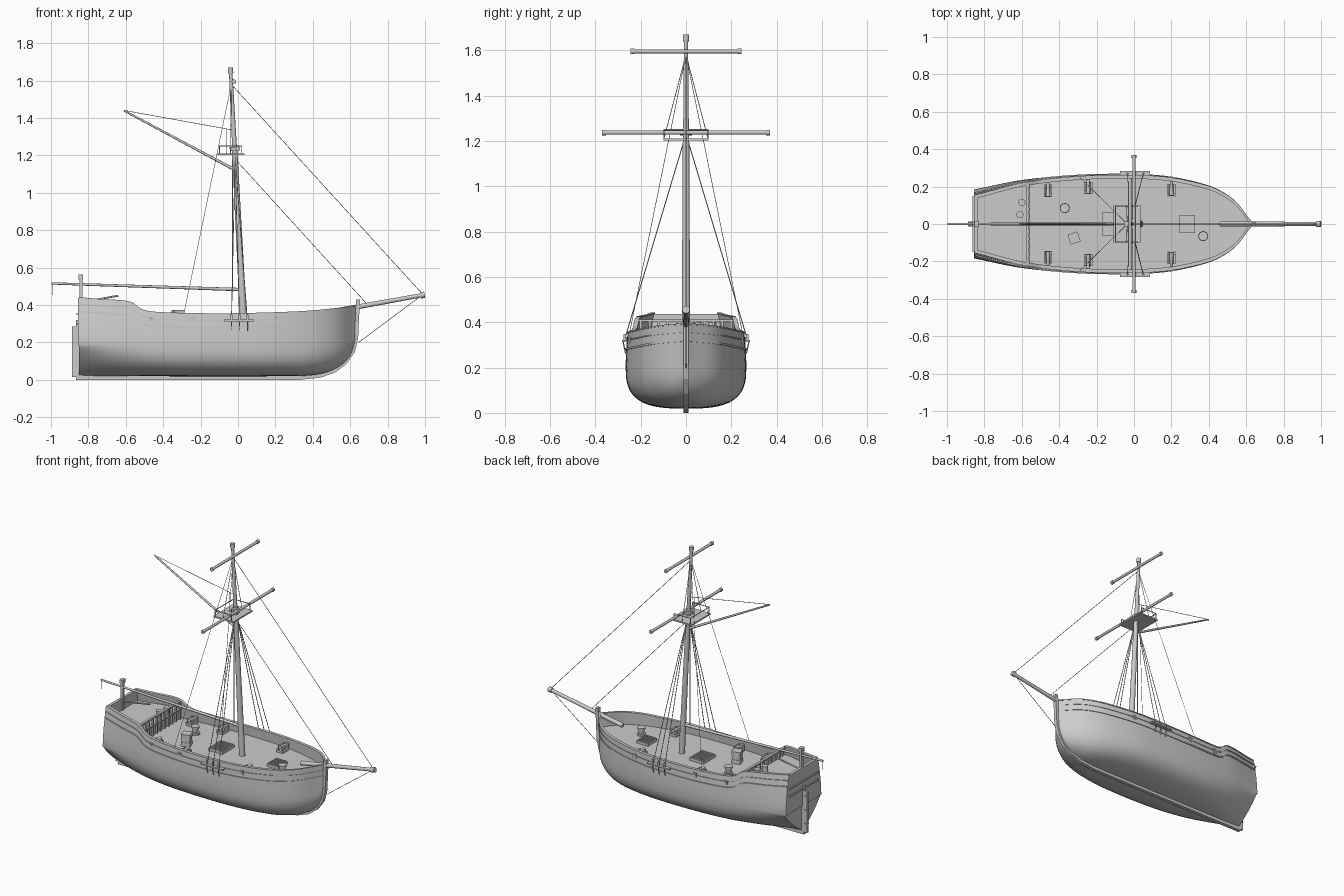
import bpy, bmesh, math
from mathutils import Vector, Matrix

if "Cube" in bpy.data.objects:
    bpy.data.objects.remove(bpy.data.objects["Cube"])

grey = bpy.data.materials.new("pale grey")
grey.use_nodes = True
colour = (0.6, 0.6, 0.6, 1)
grey.diffuse_color = colour
grey.node_tree.nodes["Principled BSDF"].inputs["Base Color"].default_value = colour


def finish(name, bm, smooth=True):
    bmesh.ops.recalc_face_normals(bm, faces=bm.faces)
    me = bpy.data.meshes.new(name)
    bm.to_mesh(me)
    bm.free()
    me.materials.append(grey)
    ob = bpy.data.objects.new(name, me)
    bpy.context.collection.objects.link(ob)
    if smooth:
        bpy.ops.object.select_all(action='DESELECT')
        ob.select_set(True)
        bpy.context.view_layer.objects.active = ob
        bpy.ops.object.shade_smooth_by_angle(angle=math.radians(35))
    return ob


def box(name, centre, size, turn=0, tilt=0):
    bm = bmesh.new()
    m = (Matrix.Translation(centre) @ Matrix.Rotation(turn, 4, 'Z')
         @ Matrix.Rotation(tilt, 4, 'Y') @ Matrix.Diagonal((*size, 1)))
    bmesh.ops.create_cube(bm, size=1, matrix=m)
    return finish(name, bm, False)


def rod(name, a, b, r1, r2=None, sides=12):
    a, b = Vector(a), Vector(b)
    d = b - a
    bm = bmesh.new()
    m = Matrix.Translation((a + b) / 2) @ d.to_track_quat('Z', 'Y').to_matrix().to_4x4()
    bmesh.ops.create_cone(bm, cap_ends=True, segments=sides, radius1=r1,
                          radius2=r1 if r2 is None else r2, depth=d.length, matrix=m)
    return finish(name, bm)


def rope(name, a, b, r=0.0018):
    return rod(name, a, b, r, sides=5)


def plate(name, outline, thick, axis):
    # Extruded flat outline: 'y' takes (x, z) points, 'x' takes (y, z) points
    bm = bmesh.new()
    place = (lambda p: (p[0], -thick / 2, p[1])) if axis == 'y' else (lambda p: (-0.856, *p))
    f = bm.faces.new([bm.verts.new(place(p)) for p in outline])
    ext = bmesh.ops.extrude_face_region(bm, geom=[f])["geom"]
    move = (0, thick, 0) if axis == 'y' else (thick, 0, 0)
    bmesh.ops.translate(bm, verts=[v for v in ext if isinstance(v, bmesh.types.BMVert)], vec=move)
    return finish(name, bm, False)


def curve(points):
    # Smooth interpolation through (x, value) pairs
    def at(x):
        x = min(max(x, points[0][0]), points[-1][0])
        i = max(k for k in range(len(points) - 1) if points[k][0] <= x)
        (x0, y0), (x1, y1) = points[i], points[i + 1]

        def slope(k):
            if k in (0, len(points) - 1):
                return (y1 - y0) / (x1 - x0)
            return (points[k + 1][1] - points[k - 1][1]) / (points[k + 1][0] - points[k - 1][0])
        h, t = x1 - x0, (x - x0) / (x1 - x0)
        return (y0 * (1 + 2 * t) * (1 - t) ** 2 + slope(i) * h * t * (1 - t) ** 2
                + y1 * t * t * (3 - 2 * t) + slope(i + 1) * h * t * t * (t - 1))
    return at


# Hull lines: half beam, sheer, keel, knuckle height, roundness and inward lean
beam = curve([(-0.85, .185), (-0.6, .235), (-0.3, .262), (0, .265), (0.2, .25),
              (0.4, .202), (0.5, .152), (0.56, .1), (0.6, .045), (0.63, .008)])
sheer = curve([(-0.85, .437), (-0.74, .427), (-0.6, .418), (-0.56, .405), (-0.51, .37),
               (-0.4, .356), (-0.1, .35), (0.2, .356), (0.4, .366), (0.63, .39)])
keel = curve([(-0.85, .02), (0.3, .02), (0.42, .028), (0.5, .05), (0.56, .085), (0.6, .13), (0.63, .2)])
round_e = curve([(-0.85, 1.7), (-0.7, 1.15), (-0.5, .8), (-0.2, .68), (0.3, .7), (0.5, .85), (0.63, 1)])
lean = curve([(-0.85, .82), (-0.6, .92), (-0.3, .96), (0.3, .98), (0.63, 1)])


def middle(x):
    return max(.185 + .02 * min(1, max(0, (x + .85) / .3)), keel(x) + .06)


def half_width(x, z):
    u = max(0, (z - middle(x)) / (sheer(x) - middle(x)))
    return beam(x) * (1 + (lean(x) - 1) * u ** 1.6)


def deck(x):
    return .362 if x < -0.57 else .295 + .02 * max(0, x) ** 2


def outer(x, steps=12):
    k, m, s, e = keel(x), middle(x), sheer(x), round_e(x)
    pts = []
    for i in range(steps + 1):
        a = math.pi / 2 * i / steps
        pts.append((beam(x) * math.sin(a) ** e, k + (m - k) * (1 - max(0, math.cos(a)) ** e)))
    for i in range(1, 6):
        z = m + (s - m) * i / 5
        pts.append((half_width(x, z), z))
    return pts


def loft(name, stations, ring):
    bm = bmesh.new()
    loops = [[bm.verts.new((x, *p)) for p in ring(x)] for x in stations]
    n = len(loops[0])
    for a, b in zip(loops, loops[1:]):
        for i in range(n):
            j = (i + 1) % n
            bm.faces.new((a[i], a[j], b[j], b[i]))
    bm.faces.new(loops[0])
    bm.faces.new(loops[-1])
    return finish(name, bm)


def hull_ring(x):
    pts, d = outer(x), deck(x)
    wall = min(.013, beam(x) * .5)
    pts += [(half_width(x, sheer(x)) - wall, sheer(x)), (half_width(x, d) - wall, d)]
    return [(0, keel(x))] + pts[1:] + [(0, d)] + [(-y, z) for y, z in reversed(pts[1:])]


xs = sorted([-0.85 + 1.48 * i / 60 for i in range(61)] + [-0.5705, -0.5695, 0.615, 0.624])
loft("hull", xs, hull_ring)

# Stern board closing the after end
side = [p for p in outer(-0.85) if p[1] > .18]
plate("transom", side + [(-y, z) for y, z in reversed(side)], .018, 'x')


# Rail caps and wales that follow the sheer
def strip(name, drop, inset, out, height):
    for s in (-1, 1):
        def ring(x):
            z = sheer(x) - drop
            y = half_width(x, z)
            a, b = s * max(.001, y - inset), s * (y + out)
            return [(a, z), (b, z), (b, z + height), (a, z + height)]
        loft(name + ("_right" if s < 0 else "_left"), xs, ring)


strip("rail_cap", 0, .016, .004, .006)
strip("upper_wale", .035, .005, .004, .006)
strip("lower_wale", .075, .005, .005, .009)

# Keel with curved stem, sternpost and rudder
plate("keel_and_stem", [(-.86, 0), (.33, 0), (.44, .012), (.52, .04), (.58, .085), (.625, .15),
                        (.642, .22), (.652, .43), (.632, .43), (.622, .22), (.6, .15), (.555, .1),
                        (.5, .07), (.42, .045), (.32, .03), (-.86, .03)], .024, 'y')
box("sternpost", (-.858, 0, .16), (.016, .024, .32))
plate("rudder", [(-.888, .015), (-.866, .015), (-.866, .285), (-.888, .285)], .016, 'y')
for z in (.07, .16, .25):
    box("rudder_hinge", (-.872, 0, z), (.03, .026, .008))
for z in (.3, .35):
    box("stern_moulding", (-.859, 0, z), (.01, .3, .008))
box("ensign_post", (-.84, 0, .45), (.016, .02, .2))
box("ensign_post_cap", (-.84, 0, .55), (.024, .03, .025))
rod("tiller", (-.84, 0, .415), (-.64, 0, .45), .005)

# Quarterdeck rail
box("break_rail", (-.57, 0, .408), (.016, .42, .01))
box("break_sill", (-.565, 0, .362), (.016, .43, .008))
for i in range(11):
    box("baluster", (-.565, (i - 5) * .04, .35), (.012, .01, .115))

# Mast and bowsprit
def mast_at(z):
    return Vector((.03 - .07 * (z - .3) / 1.36, 0, z))


rod("lower_mast", mast_at(.29), mast_at(1.26), .019, .014, 16)
rod("topmast", mast_at(1.2), mast_at(1.66), .013, .009, 16)
rod("mast_cap", mast_at(1.64), mast_at(1.67), .014)
rod("mast_collar", mast_at(1.225), mast_at(1.245), .026)
rod("sail_spar", (-.03, 0, .47), (-.03, 0, 1.2), .003, sides=6)
rod("bowsprit", (.46, 0, .358), (.99, 0, .454), .014, .011)
rod("bowsprit_cap", (.975, 0, .451), (.998, 0, .456), .017)

# Yards, gaff and boom
for name, x, z, w, r in (("lower_yard", 0, 1.237, .365, .009), ("upper_yard", -.022, 1.595, .24, .009)):
    rod(name, (x, -w, z), (x, w, z), r)
    for s in (-1, 1):
        rod(name + "_end", (x, s * (w - .012), z), (x, s * (w + .005), z), r * 1.35)
rod("gaff", (-.03, 0, 1.13), (-.61, 0, 1.44), .008, .005)
rod("boom", (.01, 0, .483), (-.998, 0, .516), .009, .006)
rope("boom_pendant", (-.993, 0, .515), (-.993, 0, .455))

# Fighting top
box("top_platform", (-.037, 0, 1.207), (.146, .2, .009))
for s in (-1, 1):
    rod("top_side_rail", (-.1, s * .097, 1.25), (.02, s * .097, 1.25), .003, sides=6)
    for x in (-.1, .02):
        rod("top_post", (x, s * .097, 1.21), (x, s * .097, 1.25), .003, sides=6)
rod("top_back_rail", (-.1, -.097, 1.25), (-.1, .097, 1.25), .003, sides=6)

# Standing rigging
rope("topmast_stay", mast_at(1.58), (.985, 0, .46))
rope("forestay", mast_at(1.18), (.69, 0, .405))
rope("bobstay", (.98, 0, .45), (.645, 0, .2))
rope("gaff_lift", (-.605, 0, 1.44), mast_at(1.335))
rope("halyard", (-.06, 0, 1.345), (-.06, 0, 1.21), .0013)
for s in (-1, 1):
    rope("backstay", mast_at(1.58), (-.29, s * .25, .35), .0014)
    rope("topmast_shroud", mast_at(1.58), (-.04, s * .097, 1.21))
    box("channel", (.005, s * .265, .318), (.16, .036, .009))
    for x in (-.035, .008, .05):
        rope("shroud", mast_at(1.19) + Vector((0, s * .012, 0)), (x, s * .272, .32), .0022)
        box("deadeye", (x, s * .272, .335), (.01, .008, .028))
        rope("chain_plate", (x, s * .278, .315), (x, s * .267, .262), .003)

# Guns with carriages and ports
for x in (-.46, -.245, .2):
    for s in (-1, 1):
        y = half_width(x, .32)
        c = y - .065
        box("gun_bed", (x, s * c, .305), (.044, .065, .014))
        for k in (-1, 1):
            box("carriage_cheek", (x + k * .017, s * (c + .008), .322), (.01, .05, .03))
            box("carriage_step", (x + k * .017, s * (c - .025), .314), (.01, .016, .016))
        rod("gun_barrel", (x, s * (c - .03), .333), (x, s * (y + .008), .327), .011, .007)
        box("gun_port", (x, s * y, .322), (.026, .009, .026))

# Hatches, crates and casks
for x, w, d in ((-.12, .1, .125), (.285, .082, .096)):
    box("hatch_coaming", (x, 0, .303), (w, d, .022))
    for i in range(5):
        box("hatch_bar", (x, (i - 2) * d * .2, .317), (w * .9, d * .08, .006))
for i, w in enumerate((.056, .05, .056)):
    box("crate", (-.32, -.075, .31 + i * .026), (w, w, .026), turn=.3)
for x, y in ((-.37, .085), (.37, -.065)):
    rod("capstan_base", (x, y, .294), (x, y, .307), .027, sides=16)
    rod("capstan_drum", (x, y, .3), (x, y, .34), .015, .02, 16)
    rod("capstan_head", (x, y, .338), (x, y, .348), .025, sides=16)
for x, y in ((-.6, .115), (-.61, .05)):
    rod("cask", (x, y, .36), (x, y, .4), .019, sides=16)
